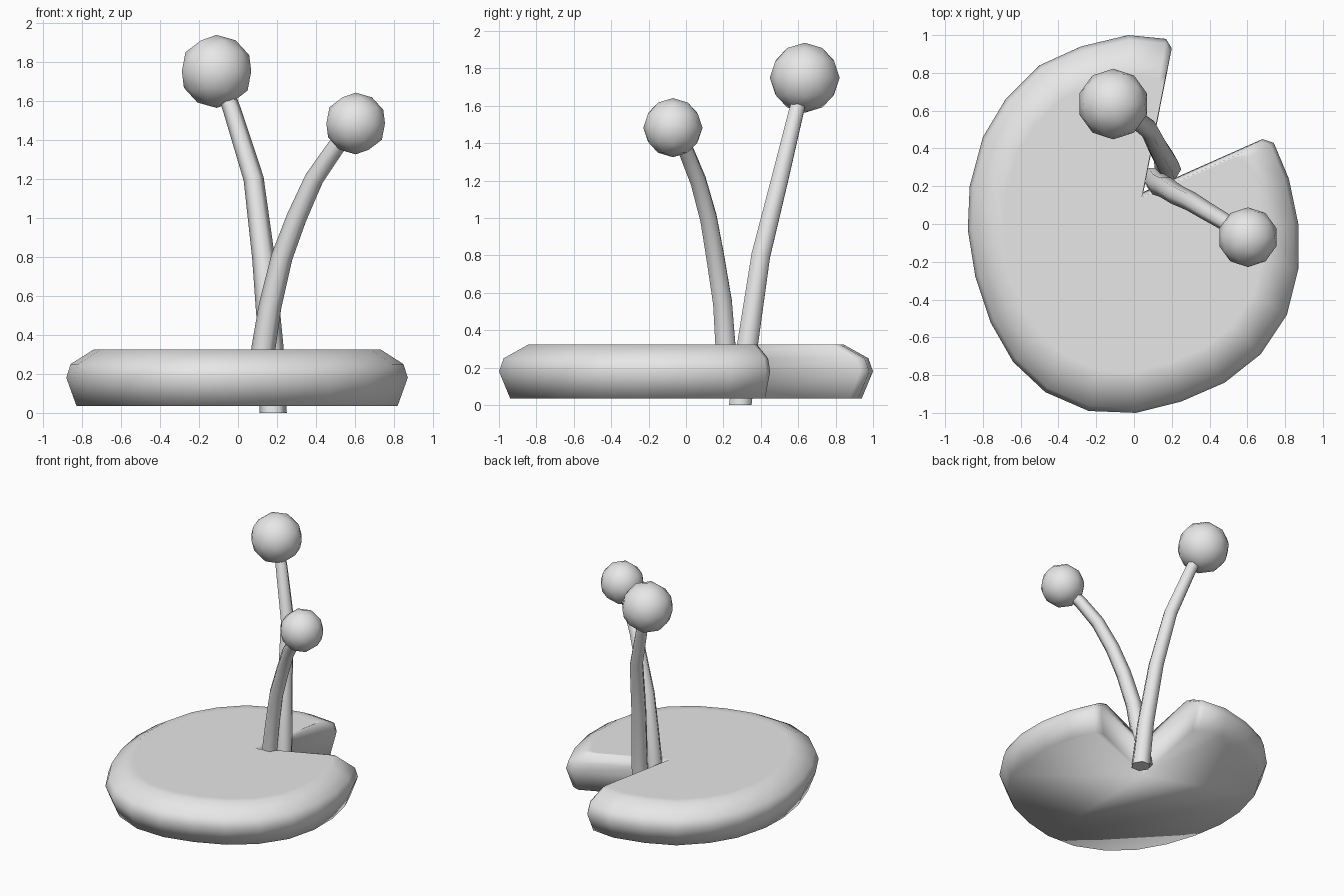
import bpy
import bmesh
import math
from mathutils import Vector

cube = bpy.data.objects.get("Cube")
if cube:
    bpy.data.objects.remove(cube, do_unlink=True)

# Single plain colour
grey = bpy.data.materials.new("plain grey")
grey.use_nodes = True
grey.diffuse_color = (0.8, 0.8, 0.8, 1)
bsdf = next(n for n in grey.node_tree.nodes if n.type == "BSDF_PRINCIPLED")
bsdf.inputs["Base Color"].default_value = (0.8, 0.8, 0.8, 1)


def finish(bm, name):
    """Turn a bmesh into a smooth, coloured object."""
    bmesh.ops.recalc_face_normals(bm, faces=bm.faces)
    for face in bm.faces:
        face.smooth = True
    mesh = bpy.data.meshes.new(name)
    bm.to_mesh(mesh)
    bm.free()
    mesh.materials.append(grey)
    obj = bpy.data.objects.new(name, mesh)
    bpy.context.collection.objects.link(obj)
    return obj


def loft(name, rings):
    """Skin a stack of equal-length rings and cap both ends."""
    bm = bmesh.new()
    loops = [[bm.verts.new(p) for p in ring] for ring in rings]
    count = len(loops[0])
    for low, high in zip(loops, loops[1:]):
        for i in range(count):
            j = (i + 1) % count
            bm.faces.new((low[i], low[j], high[j], high[i]))
    bm.faces.new(loops[0][::-1])
    bm.faces.new(loops[-1])
    return finish(bm, name)


def stem(name, path, start_radius, end_radius, sides=6):
    """Tapered hexagonal tube along a path."""
    pts = [Vector(p) for p in path]
    last = len(pts) - 1
    rings = []
    for k, p in enumerate(pts):
        tangent = pts[min(k + 1, last)] - pts[max(k - 1, 0)]
        if k == 0:
            tangent = Vector((0, 0, 1))
        turn = Vector((0, 0, 1)).rotation_difference(tangent)
        r = start_radius + (end_radius - start_radius) * k / last
        rings.append([p + turn @ Vector((r * math.cos(a), r * math.sin(a), 0))
                      for a in (math.tau * i / sides for i in range(sides))])
    obj = loft(name, rings)
    # Crisp end caps
    for poly in obj.data.polygons:
        poly.use_smooth = len(poly.vertices) == 4
    return obj


def ball(name, centre, radius):
    bm = bmesh.new()
    bmesh.ops.create_icosphere(bm, subdivisions=2, radius=radius)
    bmesh.ops.translate(bm, verts=bm.verts, vec=centre)
    return finish(bm, name)


# Notched leaf pad: outline scaled into a rounded edge
outline = [
    (.2, .93), (.17, .98), (-.03, 1), (-.28, .94), (-.5, .84), (-.68, .66),
    (-.8, .46), (-.87, .2), (-.88, -.03), (-.84, -.28), (-.76, -.52),
    (-.64, -.73), (-.47, -.89), (-.24, -.99), (.01, -1), (.25, -.94),
    (.48, -.84), (.67, -.69), (.81, -.48), (.87, -.24), (.87, 0),
    (.82, .24), (.74, .43), (.68, .45), (.05, .17),
]
edge_profile = [(.94, .035), (1, .18), (.975, .25), (.84, .325), (.78, .325)]
loft("leaf_pad", [[(x * s, y * s, z) for x, y in outline]
                  for s, z in edge_profile])

# Tall stem, rising to the back
stem("tall_stem", [(.18, .29, 0), (.17, .33, .33), (.13, .4, .8),
                   (.08, .5, 1.2), (-.03, .585, 1.55), (-.09, .63, 1.72)],
     .07, .04)
ball("tall_bud", (-.11, .635, 1.75), .187)

# Short stem, leaning out to the left
stem("short_stem", [(.11, .24, .05), (.13, .21, .33), (.165, .195, .55),
                    (.225, .155, .8), (.3, .12, 1), (.39, .065, 1.2),
                    (.5, 0, 1.36), (.58, -.05, 1.45)],
     .065, .042)
ball("short_bud", (.603, -.07, 1.483), .158)
